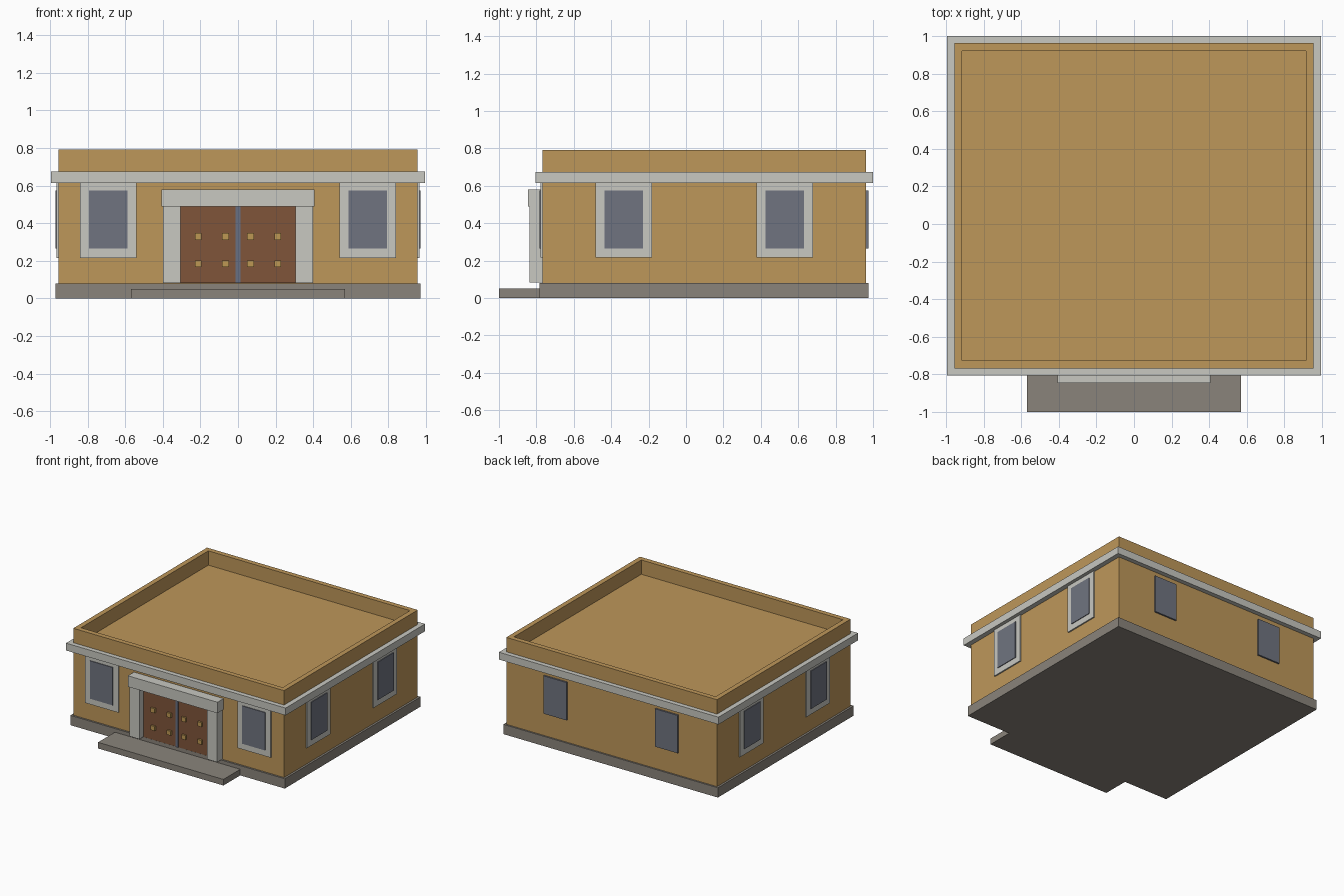
import bpy, bmesh

if "Cube" in bpy.data.objects:
    bpy.data.objects.remove(bpy.data.objects["Cube"])


def material(name, rgb):
    """Flat colour given as sRGB 0-255, stored as linear."""
    m = bpy.data.materials.new(name)
    lin = [((c / 255 + 0.055) / 1.055) ** 2.4 for c in rgb]
    m.diffuse_color = (*lin, 1)
    m.use_nodes = True
    m.node_tree.nodes["Principled BSDF"].inputs["Base Color"].default_value = m.diffuse_color
    return m


TAN = material("tan plaster", (190, 151, 90))
TRIM = material("pale stone", (200, 200, 193))
STONE = material("grey stone", (138, 132, 123))
WOOD = material("brown wood", (128, 85, 58))
GLASS = material("dark glass", (112, 116, 128))
METAL = material("blue grey metal", (104, 112, 130))
BRASS = material("brass", (190, 152, 84))


def finish(name, bm, mat):
    bmesh.ops.recalc_face_normals(bm, faces=bm.faces[:])
    mesh = bpy.data.meshes.new(name)
    bm.to_mesh(mesh)
    bm.free()
    mesh.materials.append(mat)
    ob = bpy.data.objects.new(name, mesh)
    bpy.context.collection.objects.link(ob)
    return ob


def box(name, x, y, z, mat):
    """Box from (min, max) ranges on each axis."""
    bm = bmesh.new()
    bmesh.ops.create_cube(bm, size=1)
    for v in bm.verts:
        v.co = [r[0] if c < 0 else r[1] for c, r in zip(v.co, (x, y, z))]
    return finish(name, bm, mat)


CY = 0.0975             # centre of the building in y
WX, WY = 0.955, 0.865   # wall half sizes


def ring(name, outer, inner, z, mat):
    """Rectangular band around the building, from outer and inner half sizes."""
    bm = bmesh.new()
    loops = []
    for hx, hy in (outer, inner):
        for zz in z:
            loops.append([bm.verts.new((sx * hx, CY + sy * hy, zz))
                          for sx, sy in ((-1, -1), (1, -1), (1, 1), (-1, 1))])
    ob, ot, ib, it = loops
    for a, b in ((ob, ot), (ot, it), (it, ib), (ib, ob)):
        for i in range(4):
            j = (i + 1) % 4
            bm.faces.new((a[i], a[j], b[j], b[i]))
    return finish(name, bm, mat)


# Plinth and front step
box("plinth", (-0.972, 0.972), (CY - 0.88, CY + 0.878), (0, 0.08), STONE)
box("front_step", (-0.568, 0.568), (-1, CY - 0.88), (0, 0.05), STONE)

# Walls with the sunken roof inside the parapet
bm = bmesh.new()
bmesh.ops.create_cube(bm, size=1)
for v in bm.verts:
    v.co = (v.co.x * 2 * WX, CY + v.co.y * 2 * WY, 0.08 if v.co.z < 0 else 0.792)
top = max(bm.faces, key=lambda f: f.calc_center_median().z)
bmesh.ops.inset_region(bm, faces=[top], thickness=0.058)
sunk = bmesh.ops.extrude_face_region(bm, geom=[top])["geom"]
for g in sunk:
    if isinstance(g, bmesh.types.BMVert):
        g.co.z = 0.675
if top.is_valid:
    bmesh.ops.delete(bm, geom=[top], context="FACES_ONLY")
finish("walls_and_roof", bm, TAN)

# Cornice band
ring("cornice", (0.995, 0.9025), (WX - 0.01, WY - 0.01), (0.614, 0.674), TRIM)


def window(name, side, along, framed=True):
    """Glass plate, with a frame plate behind it, on one wall."""
    plates = [("glass", 0.103, (0.265, 0.575), 0.017, GLASS)]
    if framed:
        plates.append(("frame", 0.151, (0.216, 0.614), 0.011, TRIM))
    for part, half, z, out, mat in plates:
        span = (along - half, along + half)
        x, y = {
            "front": (span, (CY - WY - out, CY - WY + 0.005)),
            "back": (span, (CY + WY - 0.005, CY + WY + out - 0.004)),
            "right": ((WX - 0.005, WX + out), span),
            "left": ((-WX - out, -WX + 0.005), span),
        }[side]
        box(f"{name}_{part}", x, y, z, mat)


for i, s in enumerate((-1, 1)):
    window(f"front_window_{i}", "front", s * 0.69)
    window(f"back_window_{i}", "back", s * 0.505, framed=False)
    for side in ("left", "right"):
        window(f"{side}_window_{i}", side, CY + s * 0.43)

# Doorway: posts, lintel, door leaves, centre strip and studs
FY = CY - WY
box("door_lintel", (-0.406, 0.406), (-0.846, FY + 0.005), (0.49, 0.58), TRIM)
for i, s in enumerate((-1, 1)):
    box(f"door_post_{i}", sorted((s * 0.307, s * 0.398)), (-0.837, FY + 0.005), (0.083, 0.49), TRIM)
    box(f"door_leaf_{i}", sorted((0, s * 0.307)), (-0.787, FY + 0.005), (0.083, 0.49), WOOD)
    for j, x in enumerate((0.067, 0.212)):
        for k, z in enumerate((0.185, 0.33)):
            box(f"door_stud_{i}_{j}_{k}", (s * x - 0.018, s * x + 0.018),
                (-0.802, -0.78), (z - 0.018, z + 0.018), BRASS)
box("door_centre_strip", (-0.012, 0.012), (-0.794, -0.78), (0.083, 0.49), METAL)
